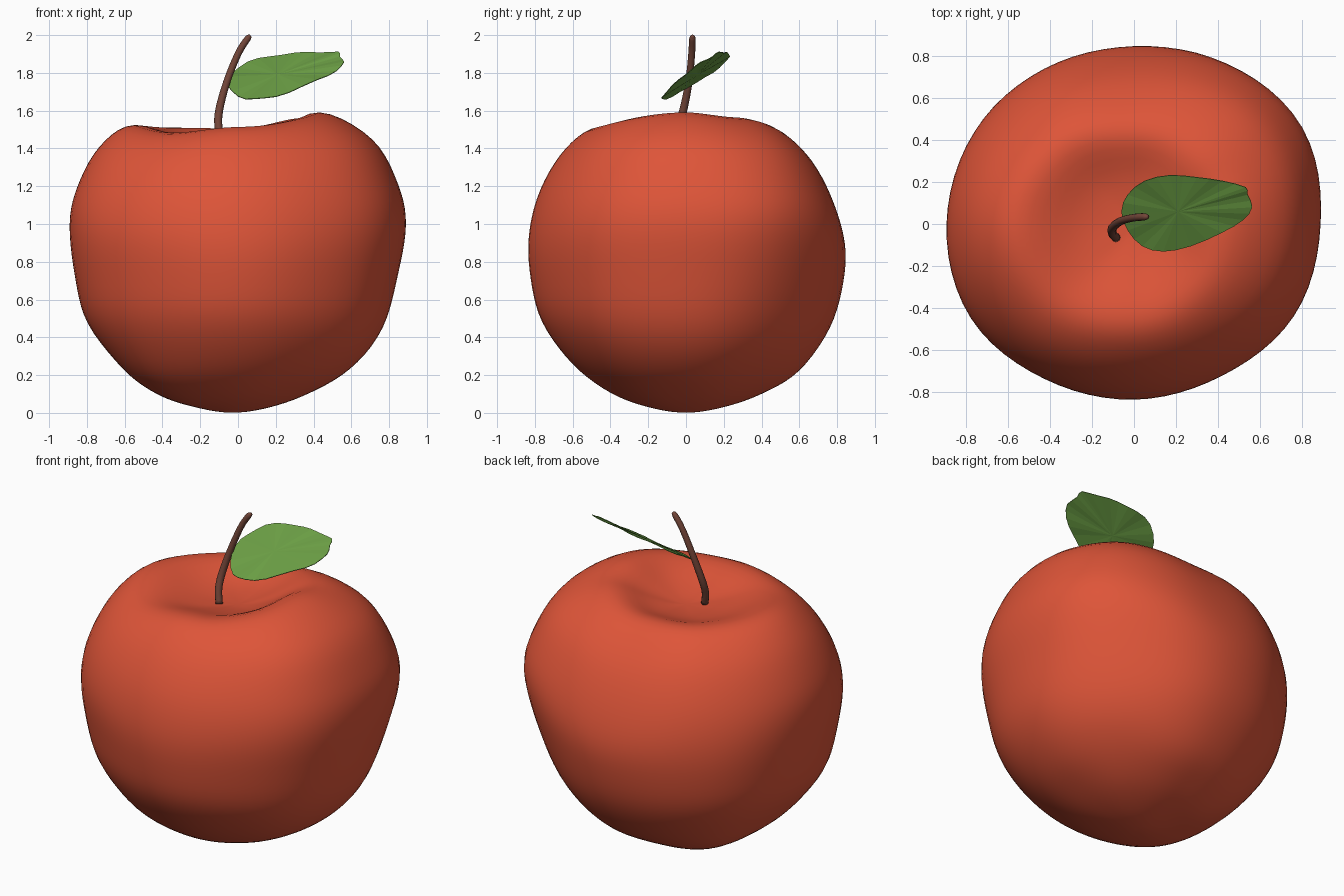
import bpy, bmesh, math
from mathutils import Vector

if "Cube" in bpy.data.objects:
    bpy.data.objects.remove(bpy.data.objects["Cube"])


def finish(name, bm, color, smooth):
    bmesh.ops.recalc_face_normals(bm, faces=bm.faces)
    for f in bm.faces:
        f.smooth = smooth
    me = bpy.data.meshes.new(name)
    bm.to_mesh(me)
    bm.free()
    ob = bpy.data.objects.new(name, me)
    bpy.context.collection.objects.link(ob)
    mat = bpy.data.materials.new(name + "_color")
    mat.diffuse_color = (*color, 1)
    mat.use_nodes = True
    mat.node_tree.nodes["Principled BSDF"].inputs["Base Color"].default_value = mat.diffuse_color
    me.materials.append(mat)
    return ob


def spline(a, b, c, d, t):
    return b + 0.5 * t * (c - a + t * (2*a - 5*b + 4*c - d + t * (3*(b - c) + d - a)))


# Apple: side profiles (radius, height) at several directions, blended around the axis
BOTTOM, DIMPLE = (0, 0), (0, 1.425)
FOOT = (.2, .03)
SIDES = [
    (0, [(.4, .105), (.6, .23), (.77, .45), (.85, .74), (.89, 1.0), (.848, 1.21), (.715, 1.45), (.43, 1.598), (.2, 1.48)]),
    (35, [(.4, .105), (.59, .24), (.74, .43), (.85, .71), (.92, 1.0), (.875, 1.21), (.73, 1.435), (.45, 1.57), (.2, 1.475)]),
    (90, [(.4, .10), (.6, .22), (.765, .45), (.835, .69), (.842, .90), (.765, 1.15), (.64, 1.36), (.45, 1.51), (.22, 1.45)]),
    (135, [(.4, .075), (.61, .21), (.79, .46), (.855, .71), (.86, .95), (.80, 1.18), (.68, 1.39), (.5, 1.515), (.24, 1.44)]),
    (180, [(.4, .095), (.6, .23), (.795, .47), (.862, .72), (.892, 1.0), (.85, 1.2), (.735, 1.41), (.55, 1.53), (.25, 1.44)]),
    (225, [(.4, .09), (.61, .23), (.78, .47), (.845, .72), (.87, .97), (.81, 1.2), (.68, 1.39), (.5, 1.485), (.23, 1.44)]),
    (270, [(.4, .105), (.6, .255), (.765, .48), (.825, .71), (.835, .94), (.775, 1.18), (.64, 1.40), (.46, 1.518), (.2, 1.455)]),
]
# Widest outline seen from above, every 30 degrees
OUTLINE = [.89, .928, .885, .842, .85, .877, .895, .9, .852, .835, .835, .882]
SEG, SUB, WIDEST = 72, 5, 5


def profile_at(deg):
    knots = SIDES + [(360, SIDES[0][1])]
    for (a0, p0), (a1, p1) in zip(knots, knots[1:]):
        if a0 <= deg < a1:
            t = (deg - a0) / (a1 - a0)
            t = t * t * (3 - 2 * t)
            rows = [Vector(FOOT)] + [Vector(u).lerp(Vector(v), t) for u, v in zip(p0, p1)]
    i, f = int(deg // 30), deg % 30 / 30
    k = spline(*[OUTLINE[(i + n) % 12] for n in (-1, 0, 1, 2)], f) / rows[WIDEST].x
    rows = [Vector((p.x * k, p.y)) for p in rows]
    rows = [Vector(BOTTOM)] + rows + [Vector(DIMPLE)]
    ext = [Vector((-rows[1].x, rows[1].y))] + rows + [Vector((-rows[-2].x, rows[-2].y))]
    return [spline(*ext[j:j + 4], s / SUB) for j in range(len(rows) - 1) for s in range(SUB)][1:]


bm = bmesh.new()
low = bm.verts.new((-.03, 0, BOTTOM[1]))
high = bm.verts.new((0, 0, DIMPLE[1]))
cols = []
for n in range(SEG):
    a = 2 * math.pi * n / SEG
    # the lowest point sits slightly left of the axis
    cols.append([bm.verts.new((p.x * math.cos(a) - .03 * max(0, 1 - p.y / .3), p.x * math.sin(a), max(p.y, 0)))
                 for p in profile_at(360 * n / SEG)])
for n in range(SEG):
    c, d = cols[n], cols[(n + 1) % SEG]
    bm.faces.new((low, d[0], c[0]))
    bm.faces.new((high, c[-1], d[-1]))
    for j in range(len(c) - 1):
        bm.faces.new((c[j], d[j], d[j + 1], c[j + 1]))
apple = finish("apple_body", bm, (.73, .09, .04), True)
mod = apple.modifiers.new("soften", 'SMOOTH')
mod.factor = .5
mod.iterations = 6

# Stem: tapered tube swept along a bent path
path = [Vector(p) for p in [(-.085, -.065, 1.43), (-.103, -.045, 1.51), (-.10, -.015, 1.6), (-.06, .015, 1.75),
                            (0, .03, 1.9), (.05, .034, 1.98), (.068, .034, 1.995)]]
radii = [.021, .021, .021, .019, .018, .017, .009]
bm = bmesh.new()
ext = [2 * path[0] - path[1]] + path + [2 * path[-1] - path[-2]]
rext = [radii[0]] + radii + [radii[-1]]
pts = [(spline(*ext[i:i + 4], s / 4), spline(*rext[i:i + 4], s / 4))
       for i in range(len(path) - 1) for s in range(4)] + [(path[-1], radii[-1])]
rings = []
for i, (p, r) in enumerate(pts):
    d = (pts[min(i + 1, len(pts) - 1)][0] - pts[max(i - 1, 0)][0]).normalized()
    u = Vector((0, 1, 0)).cross(d).normalized()
    v = d.cross(u)
    rings.append([bm.verts.new(p + r * (u * math.cos(k * math.pi / 6) + v * math.sin(k * math.pi / 6)))
                  for k in range(12)])
for a, b in zip(rings, rings[1:]):
    for k in range(12):
        bm.faces.new((a[k], a[(k + 1) % 12], b[(k + 1) % 12], b[k]))
bm.faces.new(rings[0])
bm.faces.new(rings[-1])
finish("stem", bm, (.17, .06, .04), True)

# Leaf: fan of flat facets on a tilted plane, rounded outline
edge = [Vector(p) for p in [(-.06, .06), (-.03, .14), (.05, .205), (.17, .232), (.30, .222), (.42, .205), (.53, .175),
                            (.54, .14), (.562, .08), (.52, .02), (.42, -.04), (.27, -.105), (.14, -.13),
                            (.04, -.105), (-.03, -.03)]]
N = len(edge)


def leaf_point(p, dz=0):
    return bm.verts.new((p[0], p[1], 1.722 + .15 * p[0] + .61 * p[1] + dz))


bm = bmesh.new()
mid = leaf_point((.21, .06))
rim = [leaf_point(spline(*[edge[(i + k) % N] for k in (-1, 0, 1, 2)], s / 2), .003 * (-1) ** i)
       for i in range(N) for s in range(2)]
for i in range(len(rim)):
    bm.faces.new((mid, rim[i], rim[(i + 1) % len(rim)]))
leaf = finish("leaf", bm, (.15, .35, .06), False)
mod = leaf.modifiers.new("thickness", 'SOLIDIFY')
mod.thickness = .004
mod.offset = 0
